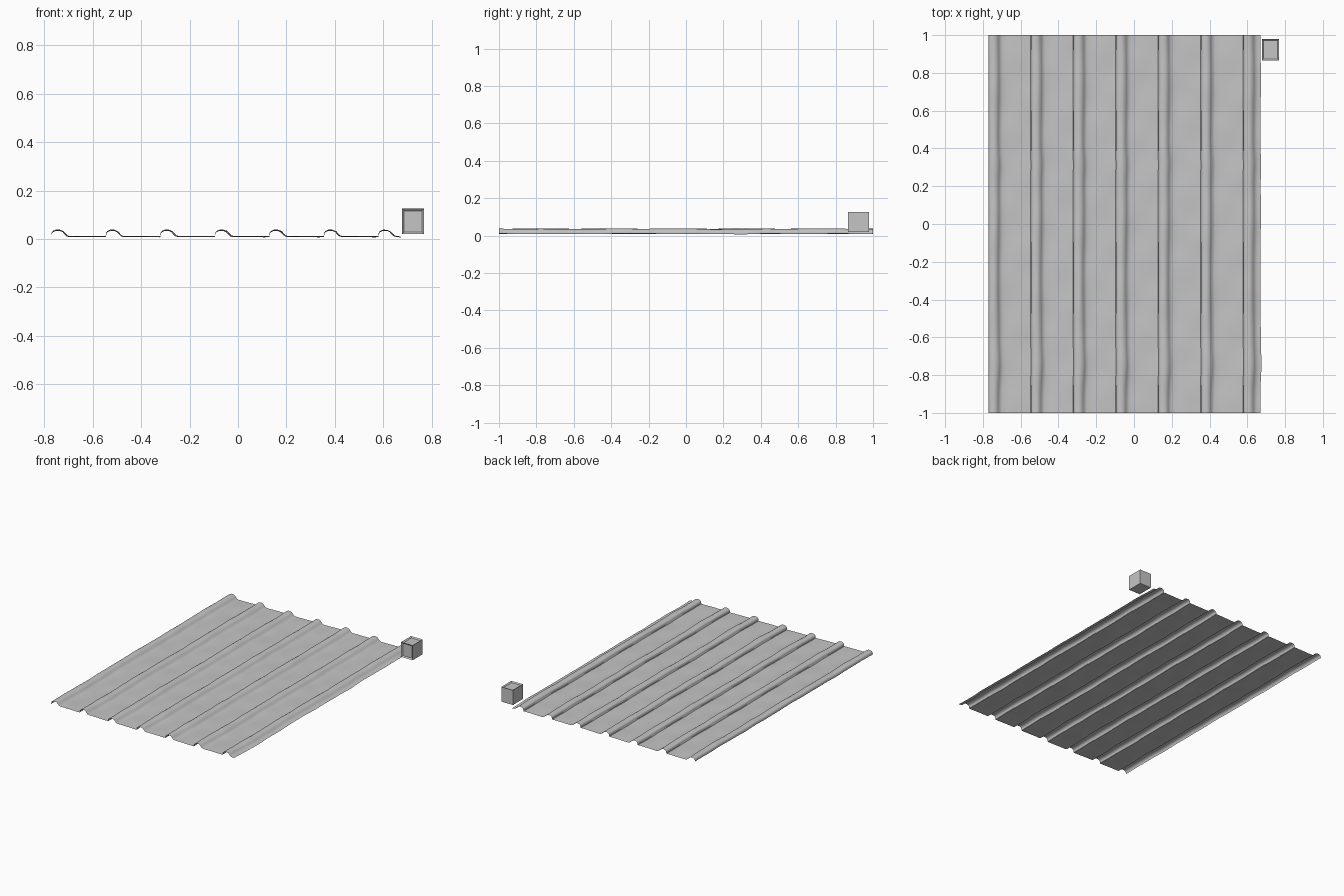
import bpy, bmesh, math

if "Cube" in bpy.data.objects:
    bpy.data.objects.remove(bpy.data.objects["Cube"])


def material(name, value):
    m = bpy.data.materials.new(name)
    m.diffuse_color = (value, value, value, 1)
    m.use_nodes = True
    m.node_tree.nodes["Principled BSDF"].inputs["Base Color"].default_value = m.diffuse_color
    return m


def add_object(name, bm, mat):
    bmesh.ops.recalc_face_normals(bm, faces=bm.faces)
    me = bpy.data.meshes.new(name)
    bm.to_mesh(me)
    bm.free()
    me.materials.append(mat)
    ob = bpy.data.objects.new(name, me)
    bpy.context.collection.objects.link(ob)
    return ob


grey = material("galvanised grey", 0.56)

# Rib cross-section: steep left side, rounded crest, softer right side
rib = [(0.0, 0.012), (0.001, 0.024), (0.006, 0.031), (0.018, 0.036),
       (0.034, 0.036), (0.046, 0.031), (0.054, 0.022), (0.062, 0.014),
       (0.074, 0.010)]
pan = [(0.105, 0.010), (0.14, 0.010), (0.175, 0.010), (0.205, 0.010), (0.223, 0.010)]
PITCH, START, RIBS, ROWS = 0.225, -0.77, 7, 80

profile = []
for i in range(RIBS):
    last = i == RIBS - 1
    for j, (x, z) in enumerate(rib + ([(0.09, 0.009), (0.1, 0.01)] if last else pan)):
        if last and j > len(rib):
            continue
        # slope on the right of each rib is dented the most
        slope = 1.0 if 0.04 < x < 0.1 else 0.15
        profile.append((START + i * PITCH + x, z, slope))


# Weathered sheet with gentle ripples along its length
bm = bmesh.new()
rows = []
for r in range(ROWS + 1):
    y = -1 + 2 * r / ROWS
    row = []
    for x, z, slope in profile:
        dx = slope * (0.004 * math.exp(-((y + 0.75) / 0.08) ** 2)
                      + 0.004 * math.exp(-((y - 0.32) / 0.07) ** 2)
                      + 0.0015 * math.sin(9 * y + 1))
        dz = (0.0012 * math.sin(7 * y + 5 * x)
              + 0.001 * math.sin(17 * y - 28 * x)
              + 0.0006 * math.sin(31 * y + 11 * x))
        row.append(bm.verts.new((x + dx, y, z + dz)))
    rows.append(row)
for a, b in zip(rows, rows[1:]):
    for k in range(len(profile) - 1):
        bm.faces.new((a[k], a[k + 1], b[k + 1], b[k]))
sheet = add_object("corrugated_sheet", bm, grey)
if sum(p.normal.z for p in sheet.data.polygons) < 0:
    sheet.data.flip_normals()

# Small block beside the sheet, with recessed front and top panels
bm = bmesh.new()
bmesh.ops.create_cube(bm, size=1)
for v in bm.verts:
    v.co = (0.7225 + v.co.x * 0.091, 0.9225 + v.co.y * 0.113, 0.0725 + v.co.z * 0.105)
bm.normal_update()
panels = [f for f in bm.faces if f.normal.y < -0.9 or f.normal.z > 0.9]
bmesh.ops.inset_individual(bm, faces=panels, thickness=0.012, depth=-0.008)
block = add_object("corner_block", bm, grey)

# Smooth the sheet, keep its creases
bpy.ops.object.select_all(action='DESELECT')
sheet.select_set(True)
bpy.context.view_layer.objects.active = sheet
bpy.ops.object.shade_smooth_by_angle(angle=math.radians(40))
